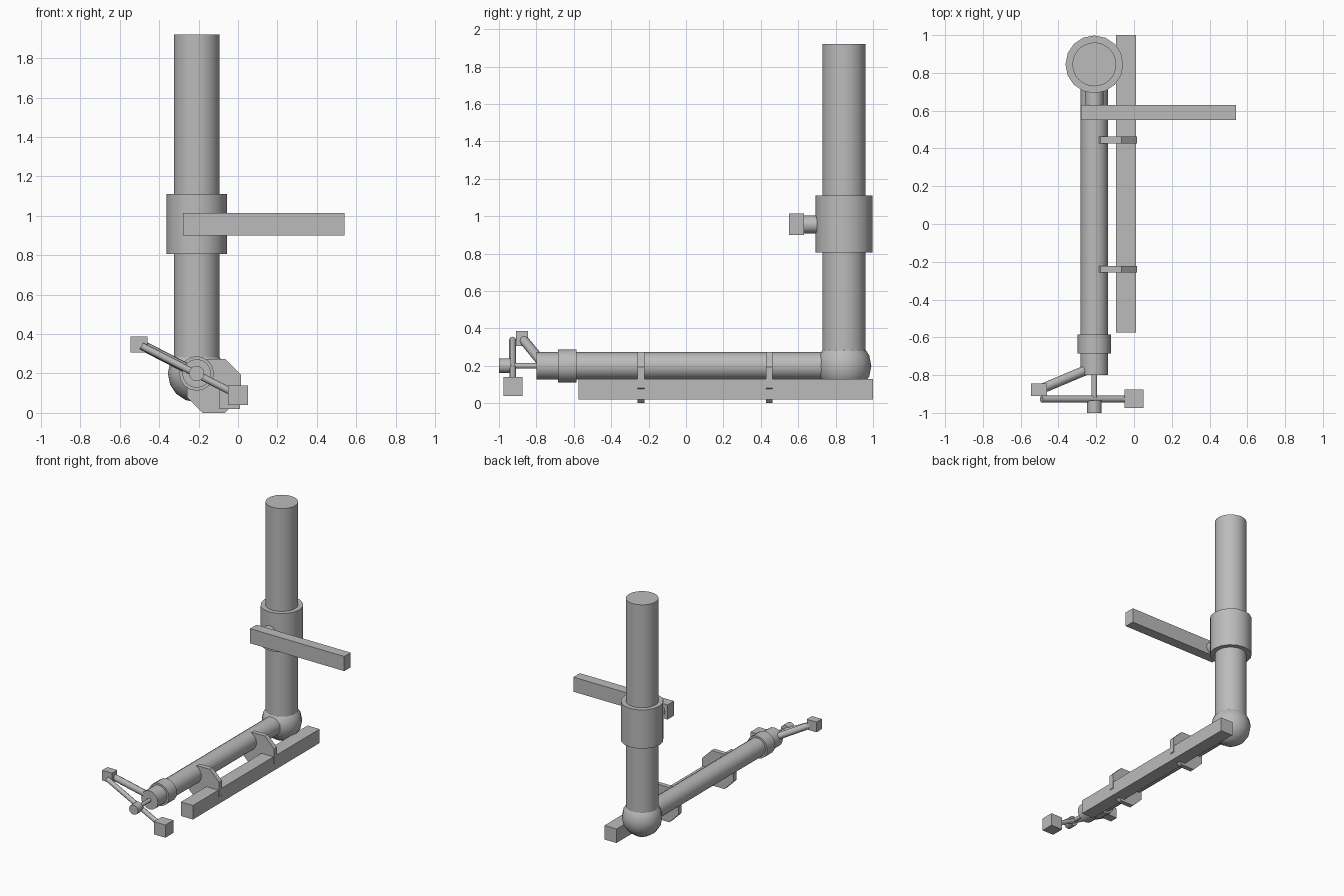
import bpy
import math
from mathutils import Vector

cube = bpy.data.objects.get("Cube")
if cube:
    bpy.data.objects.remove(cube, do_unlink=True)

# One grey for the whole model
grey = bpy.data.materials.new("plain grey")
grey.use_nodes = True
grey.diffuse_color = (0.5, 0.5, 0.5, 1)
grey.node_tree.nodes["Principled BSDF"].inputs["Base Color"].default_value = (0.5, 0.5, 0.5, 1)


def finish(name, smooth=False):
    ob = bpy.context.object
    ob.name = name
    ob.data.materials.append(grey)
    if smooth:
        bpy.ops.object.shade_smooth_by_angle(angle=math.radians(50))
    return ob


def box(name, low, high):
    low, high = Vector(low), Vector(high)
    bpy.ops.mesh.primitive_cube_add(size=1, location=(low + high) / 2)
    bpy.context.object.scale = high - low
    bpy.ops.object.transform_apply(location=False, rotation=False)
    return finish(name)


def rod(name, start, end, radius, sides=16, smooth=True, spin=0):
    start, end = Vector(start), Vector(end)
    axis = end - start
    bpy.ops.mesh.primitive_cylinder_add(vertices=sides, radius=radius, depth=axis.length)
    ob = bpy.context.object
    ob.rotation_euler.z = spin
    bpy.ops.object.transform_apply()
    ob.location = (start + end) / 2
    ob.rotation_euler = axis.to_track_quat('Z', 'Y').to_euler()
    return finish(name, smooth)


X, Y, Z = -0.21, 0.845, 0.2  # pole axis and pipe height

# Upright pole with its collar and elbow ball
rod("upright_pole", (X, Y, Z), (X, Y, 1.92), 0.116, 32)
rod("pole_collar", (X, Y, 0.805), (X, Y, 1.11), 0.153, 16)
bpy.ops.mesh.primitive_uv_sphere_add(segments=16, ring_count=8, radius=0.146, location=(X, Y, Z))
finish("elbow_ball", True)

# Crossbar and its stub on the collar
rod("crossbar_stub", (X, 0.6, 0.955), (X, 0.75, 0.955), 0.048, 12)
box("crossbar", (-0.28, 0.55, 0.9), (0.54, 0.63, 1.015))

# Horizontal pipe with end ring
rod("horizontal_pipe", (X, Y, Z), (X, -0.8, Z), 0.073, 16)
rod("pipe_ring", (X, -0.585, Z), (X, -0.685, Z), 0.088, 16)

# Side rail held by two eight-sided plates
box("side_rail", (-0.095, -0.575, 0.02), (0.01, 1.0, 0.13))
for name, y in (("front_bracket", -0.24), ("rear_bracket", 0.445)):
    rod(name, (-0.122, y - 0.018, 0.137), (-0.122, y + 0.018, 0.137),
        0.148, 8, False, math.pi / 8)

# Spindle, hub and handle at the pipe end
rod("spindle", (X, -0.79, Z), (X, -0.95, Z), 0.015, 8)
rod("handle_hub", (X, -0.935, Z), (X, -1.0, Z), 0.039, 12)
rod("handle_bar", (-0.49, -0.927, 0.34), (-0.02, -0.927, 0.1), 0.018, 8)
box("handle_block", (-0.05, -0.975, 0.04), (0.05, -0.875, 0.14))

# Slanted arm with its end block
rod("slanted_arm", (X, -0.755, Z), (-0.5, -0.877, 0.35), 0.026, 8)
box("arm_block", (-0.545, -0.91, 0.307), (-0.46, -0.845, 0.387))
